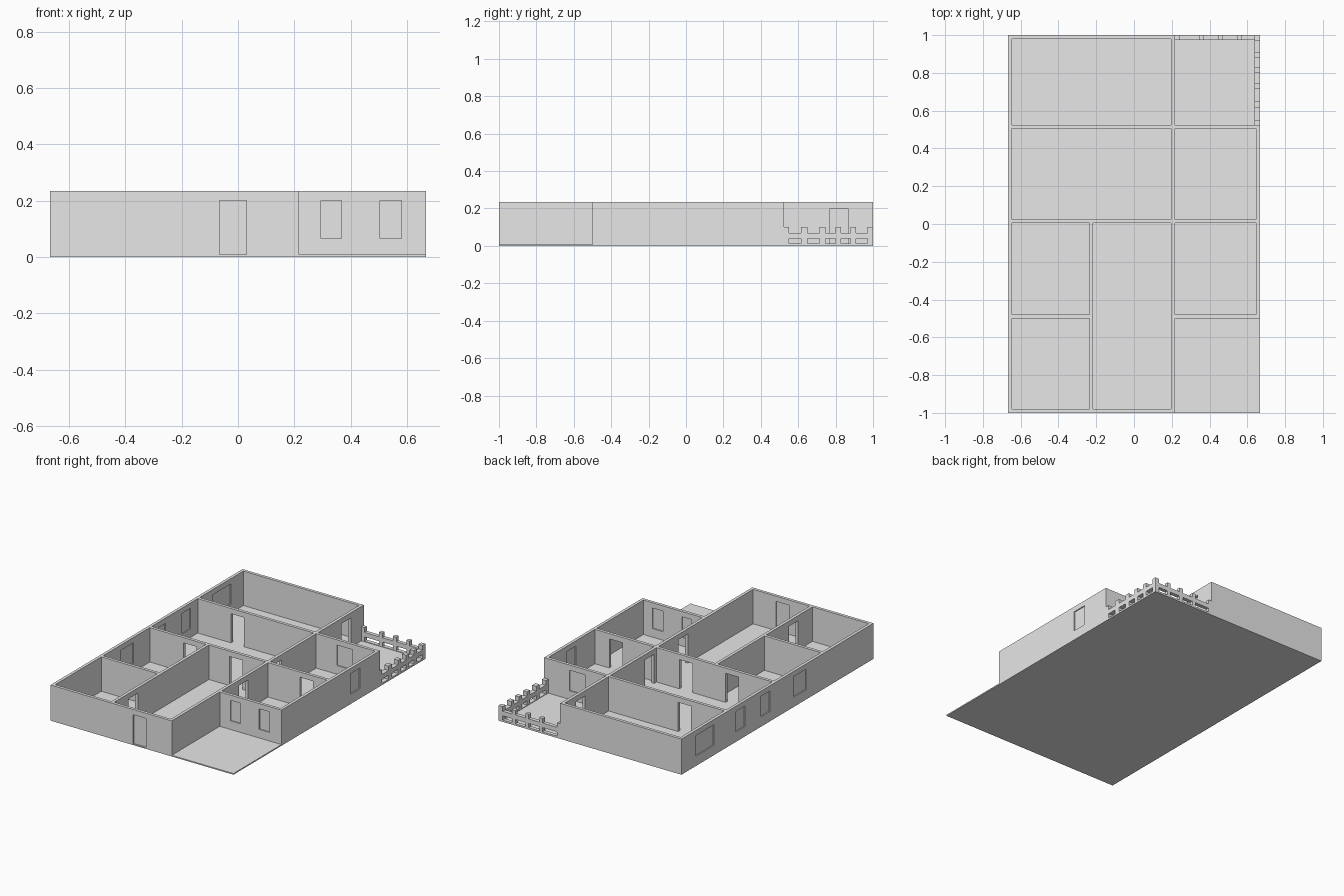
import bpy
import bmesh
from mathutils import Matrix, Vector

if "Cube" in bpy.data.objects:
    bpy.data.objects.remove(bpy.data.objects["Cube"], do_unlink=True)

# Overall dimensions
HALF_X, HALF_Y = 0.667, 1.0
FLOOR, TOP, THICK = 0.008, 0.235, 0.02
SILL, HEAD = 0.065, 0.2
PANE = 0.006

plaster = bpy.data.materials.new("plain_grey")
plaster.use_nodes = True
GREY = (0.8, 0.8, 0.8, 1)
plaster.diffuse_color = GREY
plaster.node_tree.nodes["Principled BSDF"].inputs["Base Color"].default_value = GREY


def make_object(name, boxes):
    """One mesh object made of axis-aligned boxes given as (low, high) corners."""
    bm = bmesh.new()
    for low, high in boxes:
        low, high = Vector(low), Vector(high)
        place = Matrix.Translation((low + high) / 2) @ Matrix.Diagonal((high - low).to_4d())
        bmesh.ops.create_cube(bm, size=1, matrix=place)
    mesh = bpy.data.meshes.new(name)
    bm.to_mesh(mesh)
    bm.free()
    mesh.materials.append(plaster)
    obj = bpy.data.objects.new(name, mesh)
    bpy.context.collection.objects.link(obj)
    return obj


def box(axis, centre, thick, a, b, z0, z1):
    """Box running along axis from a to b, centred across at centre."""
    lo, hi = centre - thick / 2, centre + thick / 2
    if axis == "x":
        return (a, lo, z0), (b, hi, z1)
    return (lo, a, z0), (hi, b, z1)


def wall(name, axis, centre, a, b, doors=(), windows=(), shut_doors=()):
    """Wall with open doorways, and recessed leaves in windows and shut doors."""
    holes = [(s, e, FLOOR, False) for s, e in doors]
    holes += [(s, e, FLOOR, True) for s, e in shut_doors]
    holes += [(s, e, SILL, True) for s, e in windows]
    parts, panes, at = [], [], a
    for s, e, bottom, filled in sorted(holes):
        parts.append(box(axis, centre, THICK, at, s, FLOOR, TOP))
        parts.append(box(axis, centre, THICK, s, e, HEAD, TOP))
        if bottom > FLOOR:
            parts.append(box(axis, centre, THICK, s, e, FLOOR, bottom))
        if filled:
            panes.append(box(axis, centre, PANE, s, e, bottom, HEAD))
        at = e
    parts.append(box(axis, centre, THICK, at, b, FLOOR, TOP))
    make_object(name, parts)
    if panes:
        make_object(name + "_panels", panes)


def parapet(name, axis, centre, thick, posts):
    """Low pierced parapet: posts joined by a raised rail and a low kerb."""
    parts = [box(axis, centre, thick, s, e, FLOOR, 0.1) for s, e in posts]
    for (_, s), (e, _) in zip(posts, posts[1:]):
        parts.append(box(axis, centre, thick, s, e, 0.04, 0.07))
        parts.append(box(axis, centre, thick, s, e, FLOOR, 0.012))
    make_object(name, parts)


# Ground slab, also the porch and terrace floor
make_object("floor_slab", [((-HALF_X, -HALF_Y, 0), (HALF_X, HALF_Y, FLOOR))])

# Wall centre lines and inner faces
EDGE_X, EDGE_Y = HALF_X - THICK / 2, HALF_Y - THICK / 2
IN_X, IN_Y = HALF_X - THICK, HALF_Y - THICK
SPINE, HALL = 0.207, -0.226
W, E = SPINE - THICK / 2, SPINE + THICK / 2
FRONT_ROW, MID_ROW, BACK_ROW = -0.49, 0.015, 0.515
HALF_T = THICK / 2

# Outer walls
wall("outer_wall_west", "y", -EDGE_X, -HALF_Y, HALF_Y,
     windows=[(-0.3, -0.165), (0.08, 0.17), (0.34, 0.43), (0.66, 0.85)])
wall("outer_wall_east", "y", EDGE_X, FRONT_ROW - HALF_T, BACK_ROW + HALF_T,
     windows=[(0.22, 0.32)])
wall("outer_wall_front", "x", -EDGE_Y, -IN_X, W, shut_doors=[(-0.065, 0.03)])
wall("outer_wall_back", "x", EDGE_Y, -IN_X, W)

# Long wall between the west and east rooms
wall("spine_wall", "y", SPINE, -HALF_Y, HALF_Y,
     doors=[(-0.3, -0.205), (0.05, 0.145), (0.77, 0.865)])

# Inner walls on the west side
wall("hall_wall", "y", HALL, -IN_Y, MID_ROW - HALF_T, doors=[(-0.83, -0.735)])
wall("west_front_partition", "x", FRONT_ROW, -IN_X, HALL - HALF_T)
wall("west_middle_partition", "x", MID_ROW, -IN_X, W,
     doors=[(-0.4, -0.305), (-0.065, 0.03)])
wall("west_back_partition", "x", BACK_ROW, -IN_X, W, doors=[(-0.405, -0.31)])

# Cross walls on the east side
wall("porch_wall", "x", FRONT_ROW, E, IN_X, windows=[(0.295, 0.367), (0.505, 0.58)])
wall("east_middle_partition", "x", MID_ROW, E, IN_X, doors=[(0.447, 0.542)])
wall("terrace_wall", "x", BACK_ROW, E, IN_X, windows=[(0.367, 0.483)])

# Terrace parapets, meeting at the back corner
parapet("terrace_parapet_east", "y", 0.652, 0.03,
        [(0.525, 0.55), (0.615, 0.65), (0.715, 0.745), (0.8, 0.83), (0.88, 0.91), (0.97, 1.0)])
parapet("terrace_parapet_back", "x", 0.9875, 0.025,
        [(E, 0.24), (0.345, 0.37), (0.447, 0.472), (0.545, 0.57), (0.637, 0.66)])
